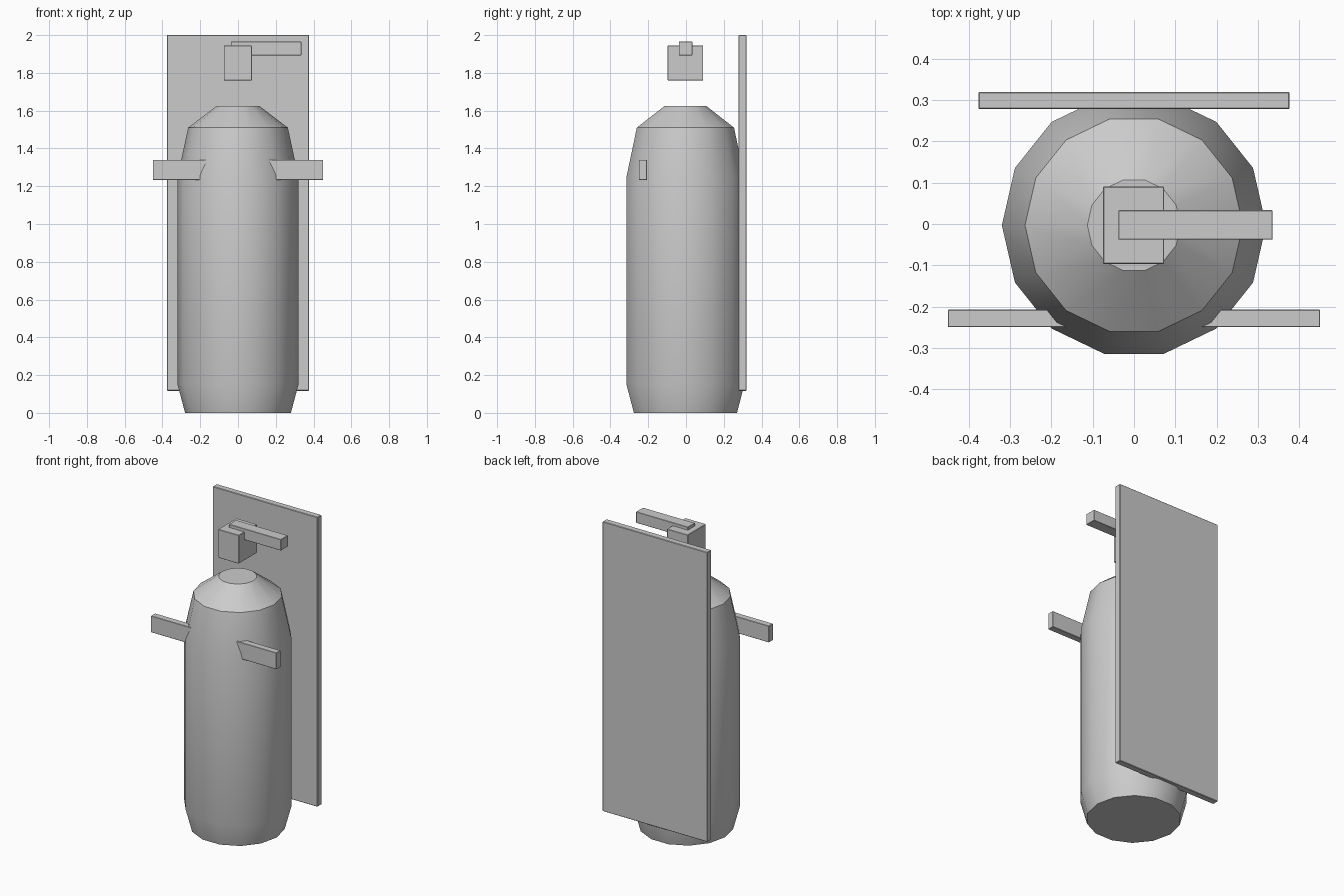
import bpy, bmesh, math

cube = bpy.data.objects.get("Cube")
if cube:
    bpy.data.objects.remove(cube, do_unlink=True)

# Single light grey finish
grey = bpy.data.materials.new("light_grey")
grey.use_nodes = True
colour = (0.6, 0.6, 0.6, 1)
grey.diffuse_color = colour
grey.node_tree.nodes["Principled BSDF"].inputs["Base Color"].default_value = colour

AXIS_Y = -0.003
SIDES = 14


def add_object(name, bm):
    bmesh.ops.recalc_face_normals(bm, faces=bm.faces[:])
    mesh = bpy.data.meshes.new(name)
    bm.to_mesh(mesh)
    bm.free()
    mesh.materials.append(grey)
    obj = bpy.data.objects.new(name, mesh)
    bpy.context.collection.objects.link(obj)
    return obj


def box(name, xs, ys, zs, bevel=0.003):
    bm = bmesh.new()
    bmesh.ops.create_cube(bm, size=1)
    for v in bm.verts:
        for i, (low, high) in enumerate((xs, ys, zs)):
            v.co[i] = high if v.co[i] > 0 else low
    obj = add_object(name, bm)
    mod = obj.modifiers.new("soft_edges", "BEVEL")
    mod.width = bevel
    mod.segments = 1
    return obj


# Tank: fourteen-sided profile of (radius, height) rings with flat caps
profile = [(0.28, 0), (0.32, 0.15), (0.32, 1.25), (0.264, 1.51), (0.113, 1.625)]
bm = bmesh.new()
rings = []
for radius, z in profile:
    angles = [math.tau * i / SIDES for i in range(SIDES)]
    rings.append([bm.verts.new((radius * math.cos(a), AXIS_Y + radius * math.sin(a), z))
                  for a in angles])
for lower, upper in zip(rings, rings[1:]):
    for i in range(SIDES):
        j = (i + 1) % SIDES
        bm.faces.new((lower[i], lower[j], upper[j], upper[i]))
bm.faces.new(rings[0][::-1])
bm.faces.new(rings[-1])
tank = add_object("tank_body", bm)
bpy.ops.object.select_all(action="DESELECT")
tank.select_set(True)
bpy.context.view_layer.objects.active = tank
bpy.ops.object.shade_smooth_by_angle(angle=math.radians(30))

# Mounting board behind the tank
box("back_panel", (-0.377, 0.377), (0.278, 0.32), (0.117, 2.0))

# Valve block and its lever, floating above the tank
box("valve_block", (-0.075, 0.073), (-0.097, 0.091), (1.76, 1.945), 0.002)
box("valve_lever", (-0.038, 0.336), (-0.038, 0.034), (1.893, 1.965), 0.002)

# Side arms, mirrored left and right
for side, sign in (("left", 1), ("right", -1)):
    xs = sorted((sign * 0.12, sign * 0.451))
    box(side + "_arm", xs, (-0.25, -0.207), (1.233, 1.34), 0.002)
